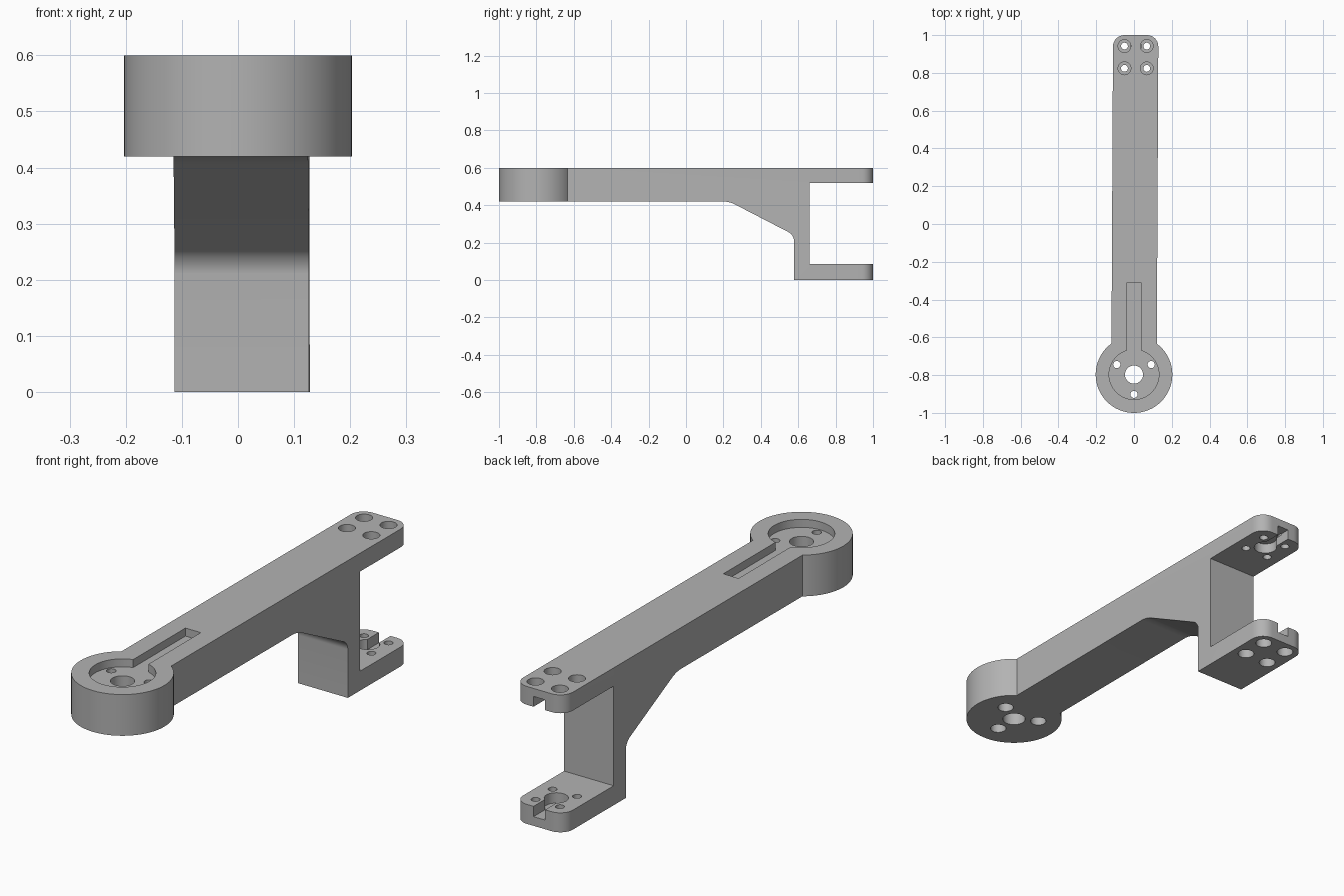
import bpy, bmesh, math
from mathutils import Vector

cube = bpy.data.objects.get("Cube")
if cube:
    bpy.data.objects.remove(cube, do_unlink=True)

grey = bpy.data.materials.new("light grey")
grey.use_nodes = True
colour = (0.45, 0.45, 0.45, 1)
grey.diffuse_color = colour
grey.node_tree.nodes["Principled BSDF"].inputs["Base Color"].default_value = colour

HUB_Y, HUB_R = -0.797, 0.203
TOP, UNDER = 0.6, 0.42
HALF_W, LEAN = 0.12, 0.005
RECESS = 0.035
PAD_Y = 0.883


def lean(y):
    """Sideways offset of the arm centreline."""
    return LEAN * (y - HUB_Y)


def to_object(name, bm):
    bmesh.ops.recalc_face_normals(bm, faces=bm.faces)
    mesh = bpy.data.meshes.new(name)
    bm.to_mesh(mesh)
    bm.free()
    mesh.materials.append(grey)
    obj = bpy.data.objects.new(name, mesh)
    bpy.context.collection.objects.link(obj)
    return obj


def cylinder(name, x, y, z0, z1, r, segments=32):
    bm = bmesh.new()
    bmesh.ops.create_cone(bm, cap_ends=True, segments=segments,
                          radius1=r, radius2=r, depth=z1 - z0)
    bmesh.ops.translate(bm, verts=bm.verts, vec=(x, y, (z0 + z1) / 2))
    return to_object(name, bm)


def box(name, low, high):
    low, high = Vector(low), Vector(high)
    bm = bmesh.new()
    bmesh.ops.create_cube(bm, size=1)
    bmesh.ops.scale(bm, verts=bm.verts, vec=high - low)
    bmesh.ops.translate(bm, verts=bm.verts, vec=(low + high) / 2)
    return to_object(name, bm)


def combine(target, tools, operation):
    """Apply booleans and remove the tool objects."""
    for tool in tools:
        tool.hide_render = True
        mod = target.modifiers.new("cut", 'BOOLEAN')
        mod.operation = operation
        mod.solver = 'EXACT'
        mod.object = tool
    graph = bpy.context.evaluated_depsgraph_get()
    mesh = bpy.data.meshes.new_from_object(target.evaluated_get(graph))
    target.modifiers.clear()
    target.data = mesh
    for tool in tools:
        bpy.data.objects.remove(tool, do_unlink=True)


# Side profile of arm, web and clevis, extruded across the width
profile = [(HUB_Y, TOP), (1, TOP), (1, 0.52), (0.66, 0.52), (0.66, 0.085),
           (1, 0.085), (1, 0), (0.577, 0), (0.577, 0.241), (0.231, UNDER),
           (HUB_Y, UNDER)]
bm = bmesh.new()
face = bm.faces.new([bm.verts.new((-HALF_W, y, z)) for y, z in profile])
extruded = bmesh.ops.extrude_face_region(bm, geom=[face])["geom"]
bmesh.ops.translate(bm, vec=(2 * HALF_W, 0, 0),
                    verts=[v for v in extruded if isinstance(v, bmesh.types.BMVert)])


def is_tip_corner(e):
    a, b = (v.co for v in e.verts)
    return abs(a.x - b.x) < 1e-4 and a.y > 0.99 and b.y > 0.99


def is_web_corner(e):
    a, b = (v.co for v in e.verts)
    return abs(a.x - b.x) > 0.1 and abs(a.z - b.z) < 1e-4 and (
        abs(a.z - 0.241) < 1e-3 or abs(a.y - 0.231) < 1e-3)


for test, size in ((is_tip_corner, 0.06), (is_web_corner, 0.03)):
    bmesh.ops.bevel(bm, geom=[e for e in bm.edges if test(e)], offset=size,
                    segments=8, profile=0.5, affect='EDGES', clamp_overlap=False)
for v in bm.verts:
    v.co.x += lean(v.co.y)
arm = to_object("bracket_arm", bm)

# Round hub at the front
hub = cylinder("hub", 0, HUB_Y, UNDER, TOP, HUB_R, 64)
combine(arm, [hub], 'UNION')

# Hub recess, wire slot, centre bore and three screw holes
cutters = [
    cylinder("recess", 0, HUB_Y, TOP - RECESS, TOP + 0.1, 0.132, 64),
    box("slot", (-0.037, HUB_Y, TOP - RECESS), (0.037, -0.31, TOP + 0.1)),
    cylinder("bore", 0, HUB_Y, UNDER - 0.1, TOP + 0.1, 0.048),
]
for k in range(3):
    angle = math.radians(-90 + 120 * k)
    x, y = 0.105 * math.cos(angle), HUB_Y + 0.105 * math.sin(angle)
    cutters.append(cylinder("hub_hole", x, y, UNDER - 0.1, TOP + 0.1, 0.019))
    cutters.append(cylinder("hub_counterbore", x, y, UNDER - 0.1, UNDER + 0.08, 0.033))

# Mounting pads: (inner face, outer face) of upper and lower plate
for inner, outer in ((0.52, TOP), (0.085, 0)):
    out = 1 if outer > inner else -1

    def span(a, b):
        return min(a, b), max(a, b)

    # Blind pocket with a slot to the tip, on the inner face
    z0, z1 = span(inner - 0.05 * out, inner + 0.045 * out)
    cx = lean(PAD_Y)
    cutters.append(cylinder("pocket", cx, PAD_Y, z0, z1, 0.048))
    cutters.append(box("pocket_slot", (cx - 0.028, PAD_Y, z0), (cx + 0.028, 1.1, z1)))
    # Four screw holes counterbored from the outer face
    z0, z1 = span(inner - 0.05 * out, outer + 0.05 * out)
    c0, c1 = span(outer - 0.04 * out, outer + 0.05 * out)
    for sx in (-1, 1):
        for sy in (-1, 1):
            x, y = cx + 0.059 * sx, PAD_Y + 0.059 * sy
            cutters.append(cylinder("pad_hole", x, y, z0, z1, 0.018))
            cutters.append(cylinder("pad_counterbore", x, y, c0, c1, 0.034))
combine(arm, cutters, 'DIFFERENCE')

bpy.ops.object.select_all(action='DESELECT')
arm.select_set(True)
bpy.context.view_layer.objects.active = arm
bpy.ops.object.shade_smooth_by_angle(angle=math.radians(25))
